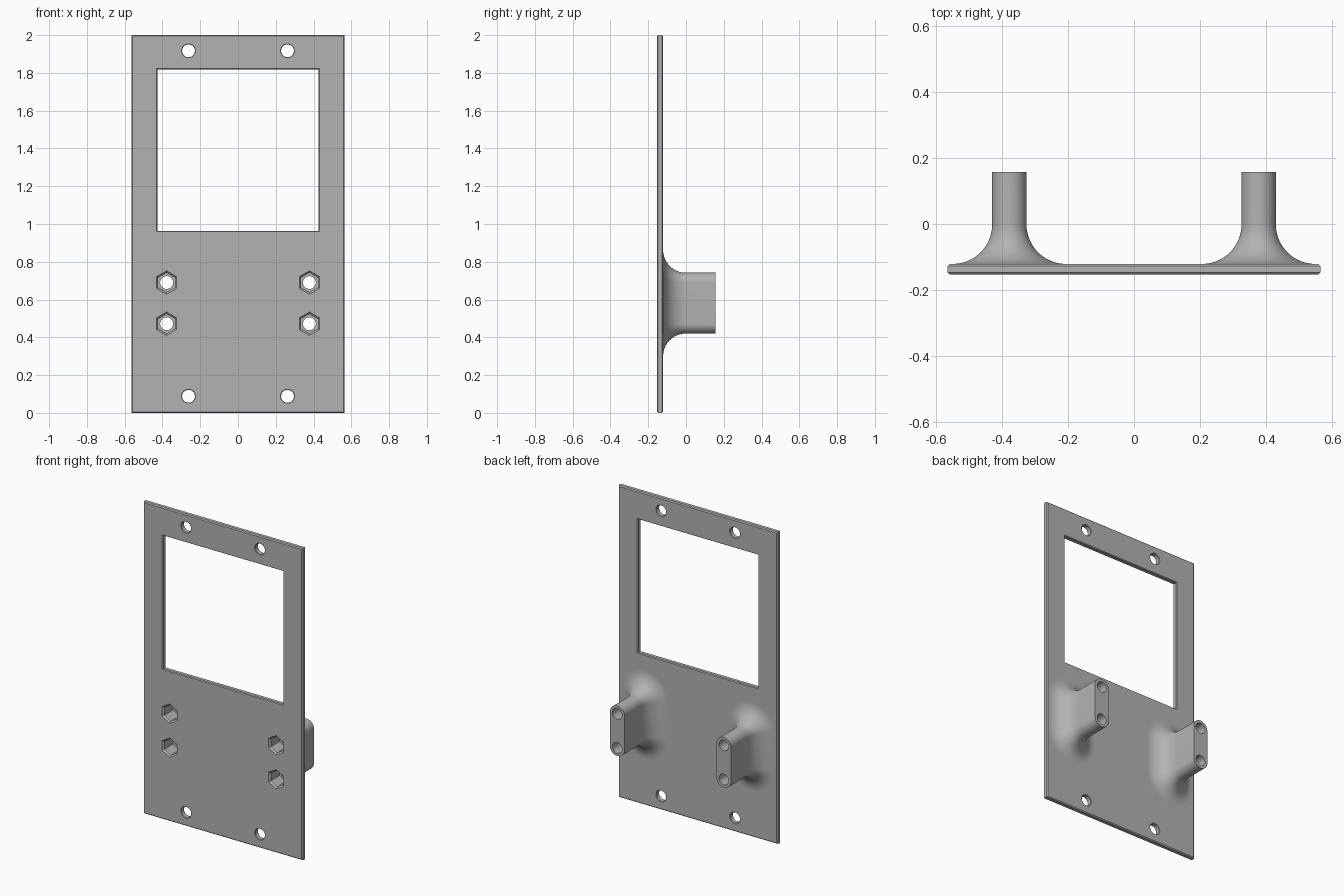
import bpy, bmesh
from math import sin, cos, pi, radians, copysign

if "Cube" in bpy.data.objects:
    bpy.data.objects.remove(bpy.data.objects["Cube"])

FRONT, BACK, TIP = -0.153, -0.121, 0.157   # plate faces and bracket end, along y
CHAMFER = 0.006
FLARE = 0.12

grey = bpy.data.materials.new("plain grey")
grey.use_nodes = True
colour = (0.45, 0.45, 0.45, 1)
grey.diffuse_color = colour
grey.node_tree.nodes["Principled BSDF"].inputs["Base Color"].default_value = colour


def loft(name, centre, sides, rings, stretch=(0, 0)):
    """Solid along y: polygon rings (radius, y), pulled apart by stretch in x and z."""
    bm = bmesh.new()
    loops = []
    for radius, y in rings:
        loop = []
        for i in range(sides):
            a = 2 * pi * (i + 0.5) / sides
            x = radius * cos(a) + copysign(stretch[0], cos(a))
            z = radius * sin(a) + copysign(stretch[1], sin(a))
            loop.append(bm.verts.new((centre[0] + x, y, centre[1] + z)))
        loops.append(loop)
    for a, b in zip(loops, loops[1:]):
        for i in range(sides):
            j = (i + 1) % sides
            bm.faces.new((a[i], a[j], b[j], b[i]))
    bm.faces.new(loops[0])
    bm.faces.new(loops[-1])
    bmesh.ops.recalc_face_normals(bm, faces=bm.faces)
    mesh = bpy.data.meshes.new(name)
    bm.to_mesh(mesh)
    bm.free()
    mesh.materials.append(grey)
    obj = bpy.data.objects.new(name, mesh)
    bpy.context.collection.objects.link(obj)
    return obj


def opening(radius, front=FRONT, back=BACK, chamfer=CHAMFER):
    """Ring list for a through cut with both mouths chamfered."""
    return [(radius + 2 * chamfer, front - chamfer), (radius, front + chamfer),
            (radius, back - chamfer), (radius + 2 * chamfer, back + chamfer)]


# Plate with chamfered rim
edge = CHAMFER * 2 ** 0.5
plate = loft("mounting_plate", (0, 1), 4,
             [(edge, FRONT), (2 * edge, FRONT + CHAMFER),
              (2 * edge, BACK - CHAMFER), (edge, BACK)],
             (0.565 - 2 * CHAMFER, 1 - 2 * CHAMFER))

# Plate cuts: screen window and corner screw holes
cuts = [loft("window_cutter", (0, 1.391), 4, opening(0.01), (0.42, 0.42))]
for x in (-0.262, 0.262):
    for z in (0.088, 1.917):
        cuts.append(loft("screw_hole_cutter", (x, z), 32, opening(0.034, chamfer=0.003)))

# Flared brackets on the back, each with two bolt holes and hex nut pockets
brackets = []
for x in (-0.378, 0.378):
    rings = [(0.052 + FLARE, BACK - 0.012)]
    for i in range(17):
        a = pi / 2 * i / 16
        rings.append((0.052 + FLARE * (1 - sin(a)), BACK + FLARE * (1 - cos(a))))
    rings.append((0.052, TIP))
    brackets.append(loft("bracket", (x, 0.581), 64, rings, (0, 0.109)))
    for z in (0.472, 0.69):
        cuts.append(loft("bolt_hole_cutter", (x, z), 32,
                         [(0.034, FRONT - 0.1), (0.034, TIP + 0.1)]))
        cuts.append(loft("nut_pocket_cutter", (x, z), 6,
                         [(0.068, FRONT - 0.006), (0.052, FRONT + 0.01),
                          (0.052, FRONT + 0.1)]))

# Join the brackets, then cut the openings
for operation, parts in (("UNION", brackets), ("DIFFERENCE", cuts)):
    for part in parts:
        mod = plate.modifiers.new(part.name, "BOOLEAN")
        mod.operation = operation
        mod.solver = "EXACT"
        mod.object = part

graph = bpy.context.evaluated_depsgraph_get()
result = bpy.data.meshes.new_from_object(plate.evaluated_get(graph))
plate.modifiers.clear()
plate.data = result
result.name = "mounting_plate"
for part in brackets + cuts:
    bpy.data.objects.remove(part)

# Smooth the curves, keep the flat plate faces flat
bpy.context.view_layer.objects.active = plate
plate.select_set(True)
bpy.ops.object.shade_smooth_by_angle(angle=radians(30))
for face in result.polygons:
    if abs(face.normal.y) > 0.9999:
        face.use_smooth = False
